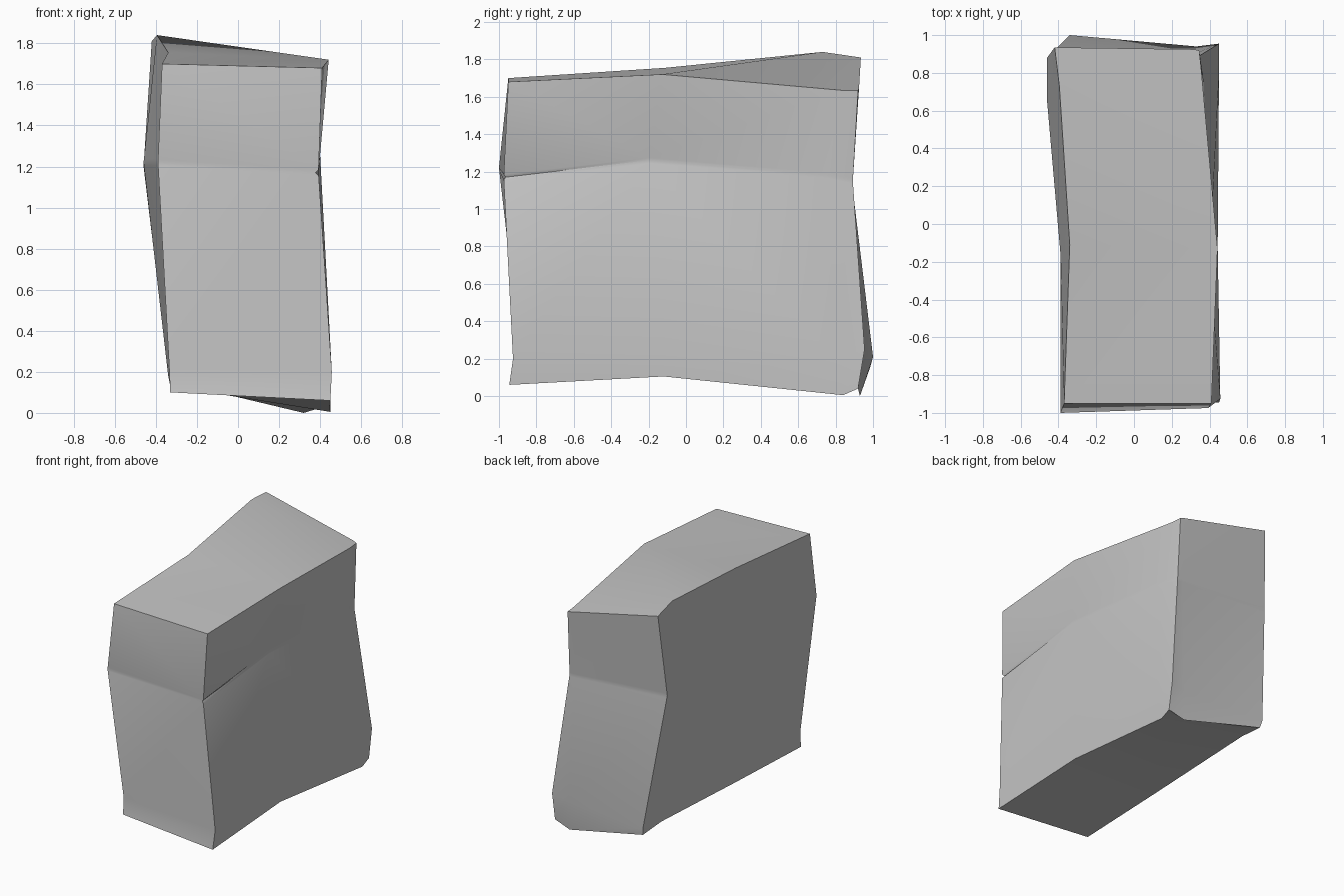
import bpy
import bmesh
import math
from mathutils import Vector

default_cube = bpy.data.objects.get("Cube")
if default_cube:
    bpy.data.objects.remove(default_cube, do_unlink=True)


def make_material(name, colour):
    material = bpy.data.materials.new(name)
    material.use_nodes = True
    material.diffuse_color = colour
    shader = material.node_tree.nodes["Principled BSDF"]
    shader.inputs["Base Color"].default_value = colour
    shader.inputs["Roughness"].default_value = 0.9
    return material


# Upright edge profiles of the worn block: foot, ankle, waist, top
profiles = {
    "front_right": [(-.33, -.9, .1), (-.335, -.885, .22), (-.39, -1, 1.22), (-.37, -.95, 1.7)],
    "front_left": [(.45, -.945, .06), (.457, -.925, .2), (.392, -.975, 1.17), (.41, -.95, 1.68)],
    "middle_left": [(.44, -.12, .105), (.443, -.12, .22), (.4, -.2, 1.26), (.442, -.13, 1.72)],
    "rear_left": [(.45, .84, .005), (.45, .8, .2), (.37, .75, 1.18), (.355, .83, 1.635)],
    "back_left": [(.45, .92, .04), (.45, .955, .25), (.348, .892, 1.15), (.345, .92, 1.635)],
    "back_dent": [(.32, .93, 0), (.33, .94, .22), (.3, .89, 1.15), (.31, .925, 1.645)],
    "back_right": [(-.33, .985, .155), (-.34, 1, .21), (-.46, .88, 1.2), (-.42, .935, 1.81)],
    "rear_right": [(-.34, .78, .18), (-.347, .75, .24), (-.46, .65, 1.22), (-.395, .73, 1.84)],
    "middle_right": [(-.33, -.12, .13), (-.335, -.12, .22), (-.39, -.15, 1.22), (-.34, -.11, 1.755)],
}


def column_points(name, profile):
    """Add narrow lips around the waist; the front left one becomes a crevice."""
    foot, ankle, waist, top = (Vector(p) for p in profile)
    lower_lip = waist.lerp(ankle, 0.015)
    upper_lip = waist.lerp(top, 0.03)
    if name == "front_left":
        waist = waist + Vector((-0.015, 0.01, 0))
    return [foot, ankle, lower_lip, waist, upper_lip, top]


bm = bmesh.new()
columns = {name: [bm.verts.new(p) for p in column_points(name, profile)]
           for name, profile in profiles.items()}
around = list(columns.values())


def split_between(first, second):
    """Fold the face shared by two opposite corners along its diagonal."""
    face = next(f for f in first.link_faces if second in f.verts)
    bmesh.utils.face_split(face, first, second)


# Side faces between neighbouring upright edges
for i, column in enumerate(around):
    neighbour = around[(i + 1) % len(around)]
    for j in range(len(column) - 1):
        bm.faces.new((column[j], neighbour[j], neighbour[j + 1], column[j + 1]))

# Top and underside, in strips from front to back
strips = [
    ("front_right", "front_left", "middle_left", "middle_right"),
    ("middle_right", "middle_left", "rear_left", "rear_right"),
    ("rear_right", "rear_left", "back_left", "back_dent", "back_right"),
]
for level in (0, -1):
    for strip in strips:
        bm.faces.new([columns[name][level] for name in strip])

# Folds across the top slope, the upper front and the left side
ankle, lower_lip, upper_lip, top = 1, 2, 4, 5
folds = [
    ("middle_left", top, "rear_right", top),
    ("front_right", top, "front_left", upper_lip),
    ("middle_left", upper_lip, "front_left", top),
    ("middle_left", upper_lip, "rear_left", top),
    ("middle_left", lower_lip, "front_left", ankle),
    ("middle_left", lower_lip, "rear_left", ankle),
]
for name, level, other, other_level in folds:
    split_between(columns[name][level], columns[other][other_level])

bmesh.ops.recalc_face_normals(bm, faces=bm.faces)
mesh = bpy.data.meshes.new("stone_block")
bm.to_mesh(mesh)
bm.free()

stone_block = bpy.data.objects.new("stone_block", mesh)
bpy.context.collection.objects.link(stone_block)
mesh.materials.append(make_material("stone_grey", (0.55, 0.55, 0.55, 1)))

# Soft faces with crisp corners
bpy.ops.object.select_all(action="DESELECT")
stone_block.select_set(True)
bpy.context.view_layer.objects.active = stone_block
bpy.ops.object.shade_smooth_by_angle(angle=math.radians(35))
